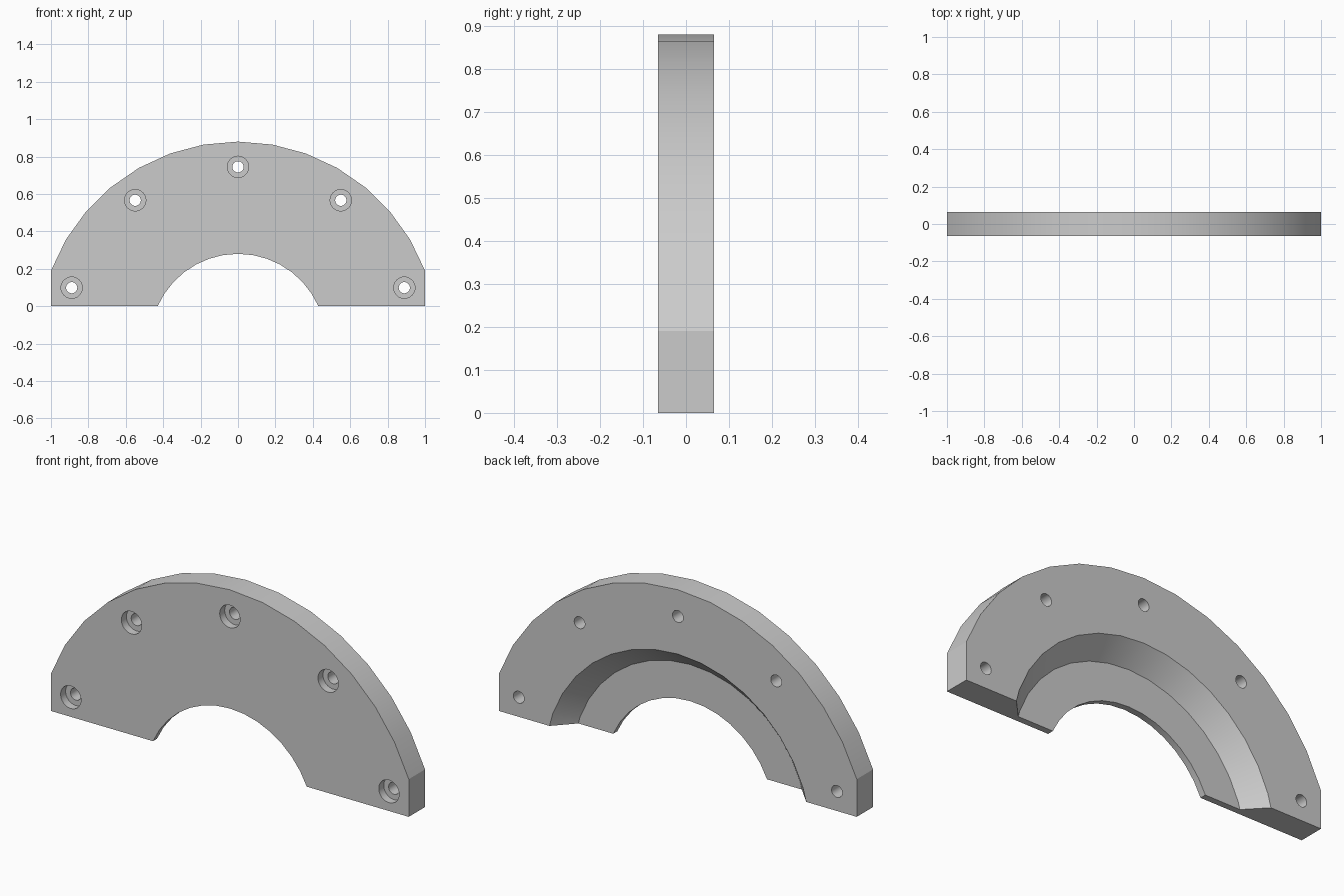
import bpy, bmesh
from math import sin, cos, asin, pi, radians

if "Cube" in bpy.data.objects:
    bpy.data.objects.remove(bpy.data.objects["Cube"])

CZ = -0.19            # height of the common arc centre
T = 0.065             # half thickness
R_OUT, R_IN = 1.07, 0.47


def arc(r, a0, a1, n):
    return [(r * cos(a0 + (a1 - a0) * i / n), CZ + r * sin(a0 + (a1 - a0) * i / n))
            for i in range(n + 1)]


def cut(target, x, z, y0, y1, r0, r1, sides):
    """Subtract a cone or cylinder running along y."""
    bpy.ops.mesh.primitive_cone_add(vertices=sides, radius1=r0, radius2=r1, depth=y1 - y0,
                                    location=(x, (y0 + y1) / 2, z),
                                    rotation=(-pi / 2, 0, 0))
    cutter = bpy.context.object
    cutter.hide_render = True
    mod = target.modifiers.new("cut", 'BOOLEAN')
    mod.operation, mod.solver, mod.object = 'DIFFERENCE', 'EXACT', cutter
    bpy.context.view_layer.objects.active = target
    bpy.ops.object.modifier_apply(modifier=mod.name)
    bpy.data.objects.remove(cutter)


# Half-ring plate: trimmed outer arc, inner arc, flat base
a_out = asin(0.38 / R_OUT)
a_in = asin(-CZ / R_IN)
outline = [(1, 0)] + [(max(-1, min(1, x)), z) for x, z in arc(R_OUT, a_out, pi - a_out, 14)]
outline += [(-1, 0)] + arc(R_IN, pi - a_in, a_in, 14)

bm = bmesh.new()
face = bm.faces.new([bm.verts.new((x, -T, z)) for x, z in outline])
ext = bmesh.ops.extrude_face_region(bm, geom=[face])
bmesh.ops.translate(bm, vec=(0, 2 * T, 0),
                    verts=[v for v in ext["geom"] if isinstance(v, bmesh.types.BMVert)])
bmesh.ops.recalc_face_normals(bm, faces=bm.faces)
mesh = bpy.data.meshes.new("half_ring_flange")
bm.to_mesh(mesh)
bm.free()
flange = bpy.data.objects.new("half_ring_flange", mesh)
bpy.context.collection.objects.link(flange)

# Tapered recess in the back, leaving a thin lip at the front
depth, over = 0.098, 0.02
slope = (0.745 - 0.655) / depth
cut(flange, 0, CZ, T - depth, T + over, 0.655, 0.745 + slope * over, 36)

# Counterbored bolt holes
for deg in range(18, 163, 36):
    x, z = 0.935 * cos(radians(deg)), CZ + 0.935 * sin(radians(deg))
    cut(flange, x, z, -T - 0.05, -T + 0.04, 0.057, 0.057, 32)
    cut(flange, x, z, -T - 0.05, T + 0.05, 0.03, 0.03, 32)

# Smooth arcs with sharp corners
bpy.ops.object.select_all(action='DESELECT')
flange.select_set(True)
bpy.context.view_layer.objects.active = flange
bpy.ops.object.shade_smooth_by_angle(angle=radians(20))
